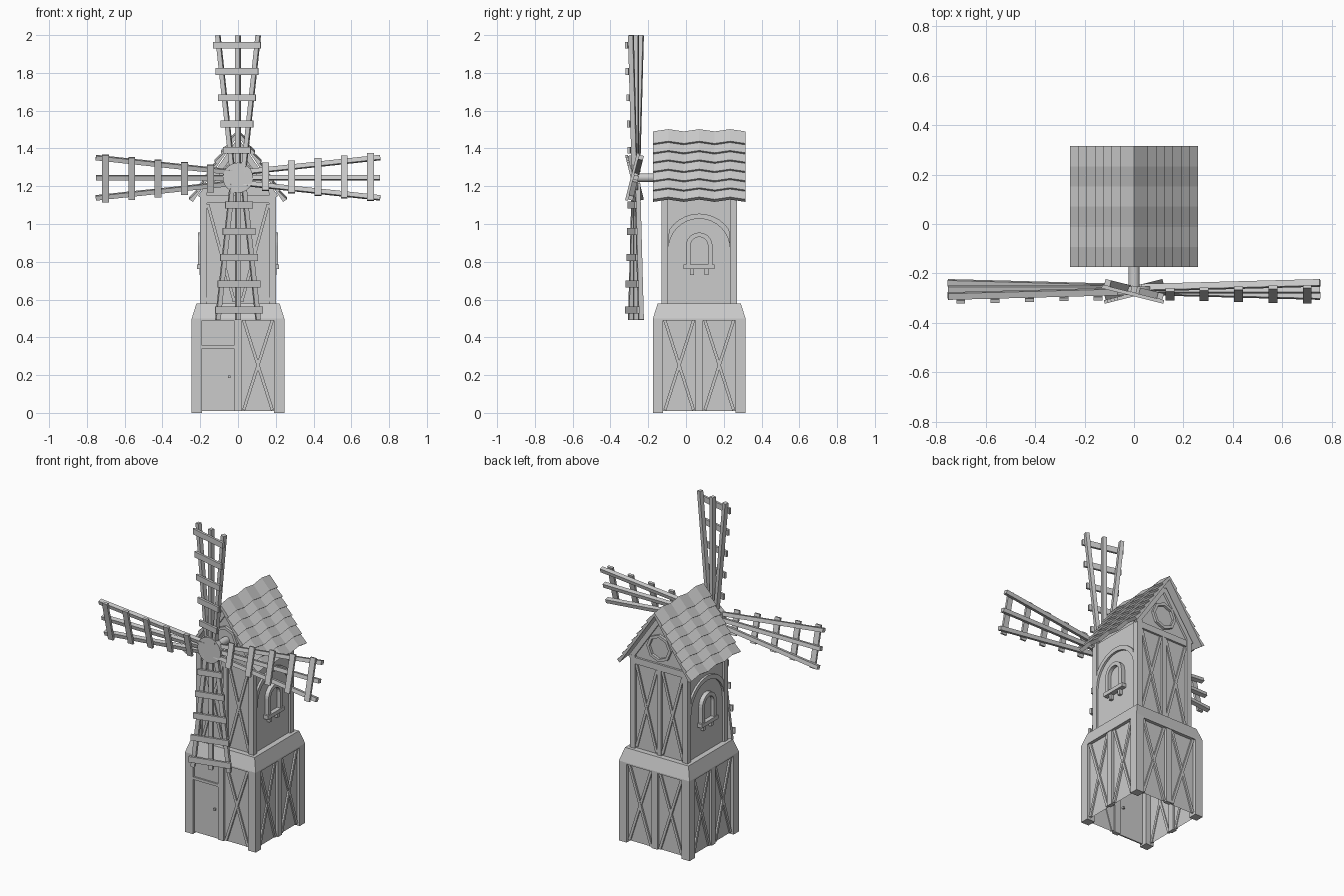
import bpy, bmesh, math
from mathutils import Matrix, Vector

if "Cube" in bpy.data.objects:
    bpy.data.objects.remove(bpy.data.objects["Cube"], do_unlink=True)

grey = bpy.data.materials.new("plain grey")
grey.use_nodes = True
COLOUR = (0.6, 0.6, 0.6, 1)
grey.diffuse_color = COLOUR
grey.node_tree.nodes["Principled BSDF"].inputs["Base Color"].default_value = COLOUR

CENTRE_Y = 0.07
FRONT, RIGHT, BACK, LEFT = range(4)


def side(k):
    """Frame of one tower side: u along the wall, v up, w outwards."""
    frame = Matrix(((1, 0, 0, 0), (0, 0, -1, 0), (0, 1, 0, 0), (0, 0, 0, 1)))
    return Matrix.Translation((0, CENTRE_Y, 0)) @ Matrix.Rotation(k * math.pi / 2, 4, 'Z') @ frame


def loft(bm, m, loops, caps=True, closed=False):
    """Skin a list of equal loops of 3D points."""
    rings = [[bm.verts.new(m @ Vector(p)) for p in loop] for loop in loops]
    n = len(rings[0])
    pairs = list(zip(rings, rings[1:])) + ([(rings[-1], rings[0])] if closed else [])
    for a, b in pairs:
        for i in range(n):
            j = (i + 1) % n
            bm.faces.new((a[i], a[j], b[j], b[i]))
    if caps and not closed:
        bm.faces.new(rings[0][::-1])
        bm.faces.new(rings[-1])


def prism(bm, m, pts, w0, w1):
    loft(bm, m, [[(u, v, w) for u, v in pts] for w in (w0, w1)])


def box(bm, m, u0, u1, v0, v1, w0, w1):
    prism(bm, m, [(u0, v0), (u1, v0), (u1, v1), (u0, v1)], w0, w1)


def bar(bm, m, a, b, width, w0, w1):
    a, b = Vector(a), Vector(b)
    d = (b - a).normalized() * width / 2
    n = Vector((-d.y, d.x))
    prism(bm, m, [a - n, b - n, b + n, a + n], w0, w1)


def band(bm, m, outer, inner, w0, w1, closed=False):
    loft(bm, m, [[(*o, w0), (*o, w1), (*i, w1), (*i, w0)] for o, i in zip(outer, inner)],
         closed=closed)


def arc(r, v, start, end, n, u=0):
    return [(u + r * math.cos(start + (end - start) * i / n),
             v + r * math.sin(start + (end - start) * i / n)) for i in range(n + 1)]


def cross(bm, m, u0, u1, v0, v1, w0, w1):
    bar(bm, m, (u0, v0), (u1, v1), 0.016, w0, w1)
    bar(bm, m, (u1, v0), (u0, v1), 0.016, w0, w1 - 0.002)


def finish(name, bm):
    bmesh.ops.recalc_face_normals(bm, faces=bm.faces)
    mesh = bpy.data.meshes.new(name)
    bm.to_mesh(mesh)
    bm.free()
    mesh.materials.append(grey)
    obj = bpy.data.objects.new(name, mesh)
    bpy.context.collection.objects.link(obj)
    return obj


def square(h, z):
    return [(-h, CENTRE_Y - h, z), (h, CENTRE_Y - h, z), (h, CENTRE_Y + h, z), (-h, CENTRE_Y + h, z)]


I = Matrix.Identity(4)

# Base walls, open underneath, and the sloping skirt above them
bm = bmesh.new()
loft(bm, I, [square(0.225, 0.01), square(0.225, 0.5)], caps=False)
finish("base_walls", bm)
bm = bmesh.new()
loft(bm, I, [square(0.245, 0.49), square(0.245, 0.5), square(0.22, 0.58)])
finish("skirt", bm)

# Base timber frame
bm = bmesh.new()
for sx in (-1, 1):
    for sy in (-1, 1):
        x, y = sx * 0.218, CENTRE_Y + sy * 0.218
        m = Matrix.Translation((x, y, 0))
        loft(bm, m, [[(-.027, -.027, z), (.027, -.027, z), (.027, .027, z), (-.027, .027, z)]
                     for z in (0, 0.5)])
for k in range(4):
    m = side(k)
    box(bm, m, -0.02, 0.02, 0.01, 0.495, 0.215, 0.241)
    for s in (-1, 1):
        if k == FRONT and s < 0:
            continue
        cross(bm, m, s * 0.03, s * 0.182, 0.015, 0.49, 0.22, 0.236)
finish("base_frame", bm)

# Door with lintel and knob
m = side(FRONT)
bm = bmesh.new()
box(bm, m, -0.19, -0.022, 0.01, 0.34, 0.222, 0.231)
box(bm, m, -0.192, -0.02, 0.34, 0.357, 0.215, 0.241)
box(bm, m, -0.19, -0.022, 0.357, 0.49, 0.222, 0.231)
box(bm, m, -0.052, -0.04, 0.185, 0.197, 0.21, 0.242)
finish("door", bm)

# Upper walls with gables
bm = bmesh.new()
loft(bm, I, [square(0.186, 0.57), square(0.186, 1.16)])
prism(bm, side(FRONT), [(-0.186, 1.15), (0.186, 1.15), (0, 1.43)], -0.186, 0.186)
finish("upper_walls", bm)

# Upper timber frame
bm = bmesh.new()
for k in range(4):
    m = side(k)
    for s in (-1, 1):
        a, b = sorted((s * 0.2, s * 0.165))
        box(bm, m, a, b, 0.57, 1.16, 0.165, 0.2)
    if k in (FRONT, BACK):
        box(bm, m, -0.165, 0.165, 1.11, 1.15, 0.18, 0.199)
        box(bm, m, -0.015, 0.015, 0.57, 1.11, 0.18, 0.198)
        for s in (-1, 1):
            cross(bm, m, s * 0.02, s * 0.16, 0.59, 1.105, 0.18, 0.195)
            bar(bm, m, (s * 0.2, 1.14), (0, 1.43), 0.03, 0.18, 0.199)
        ring = [arc(r, 1.25, 0, 2 * math.pi, 8)[:-1] for r in (0.085, 0.067)]
        band(bm, m, ring[0], ring[1], 0.18, 0.202, closed=True)
    else:
        # Broad relieving arch, trimmed by the corner posts
        inner = arc(0.163, 0.865, math.pi, 0, 16)
        outer = [(max(-0.163, min(0.163, u)), v) for u, v in arc(0.19, 0.865, math.pi, 0, 16)]
        band(bm, m, outer, inner, 0.18, 0.199)
finish("upper_frame", bm)

# Arched windows with sills and brackets
for k, name in ((RIGHT, "window_left"), (LEFT, "window_right")):
    m = side(k)
    bm = bmesh.new()
    shapes = [[(-r, 0.785)] + arc(r, 0.885, math.pi, 0, 12) + [(r, 0.785)] for r in (0.07, 0.046)]
    band(bm, m, shapes[0], shapes[1], 0.18, 0.212)
    prism(bm, m, shapes[1], 0.182, 0.19)
    box(bm, m, -0.082, 0.082, 0.762, 0.786, 0.18, 0.217)
    for u in (-0.038, 0.038):
        box(bm, m, u - 0.01, u + 0.01, 0.73, 0.764, 0.18, 0.205)
    finish(name, bm)

# Roof: overlapping wavy courses on both slopes
bm = bmesh.new()
ROWS, WAVES = 7, 6
top, eave = Vector((0, 1.47)), Vector((0.235, 1.125))
along = (eave - top) / ROWS
normal = Vector((-along.y, along.x)).normalized()
for s in (-1, 1):
    for r in range(ROWS):
        a = top + along * r
        b = a + along * 1.12
        section = [a, b, b + normal * 0.024, a + normal * 0.01]
        if r == 0:
            section[3] = Vector((0, 1.492))
        loops = []
        for i in range(WAVES + 1):
            y = CENTRE_Y - 0.245 + 0.49 * i / WAVES
            lift = 0.012 * (i % 2) - 0.002
            loops.append([(s * p.x, y, p.y + lift) for p in section])
        loft(bm, I, loops)
finish("roof", bm)

# Shaft and hub
HUB = Matrix.Translation((0, -0.265, 1.245)) @ Matrix.Rotation(math.pi / 2, 4, 'X')
bm = bmesh.new()
for r, w0, w1, n in ((0.023, -0.16, 0, 12), (0.08, -0.012, 0.022, 24)):
    prism(bm, HUB, arc(r, 0, 0, 2 * math.pi, n)[:-1], w0, w1)
hub = finish("hub_and_shaft", bm)

# Four pitched lattice sails
for k, name in enumerate(("top", "right", "bottom", "left")):
    m = HUB @ Matrix.Rotation(k * math.pi / 2, 4, 'Z') @ Matrix.Rotation(math.radians(-14), 4, 'Y')
    bm = bmesh.new()
    for s in (-1, 0, 1):
        bar(bm, m, (s * 0.03, 0.03), (s * 0.11, 0.753), 0.024, -0.013, 0.013)
    for i in range(5):
        r = 0.145 + 0.139 * i
        h = 0.075 + 0.0135 * i
        box(bm, m, -h, h, r - 0.018, r + 0.018, 0.013, 0.027)
    finish("sail_" + name, bm)

hub.select_set(True)
bpy.context.view_layer.objects.active = hub
bpy.ops.object.shade_smooth_by_angle(angle=math.radians(35))
